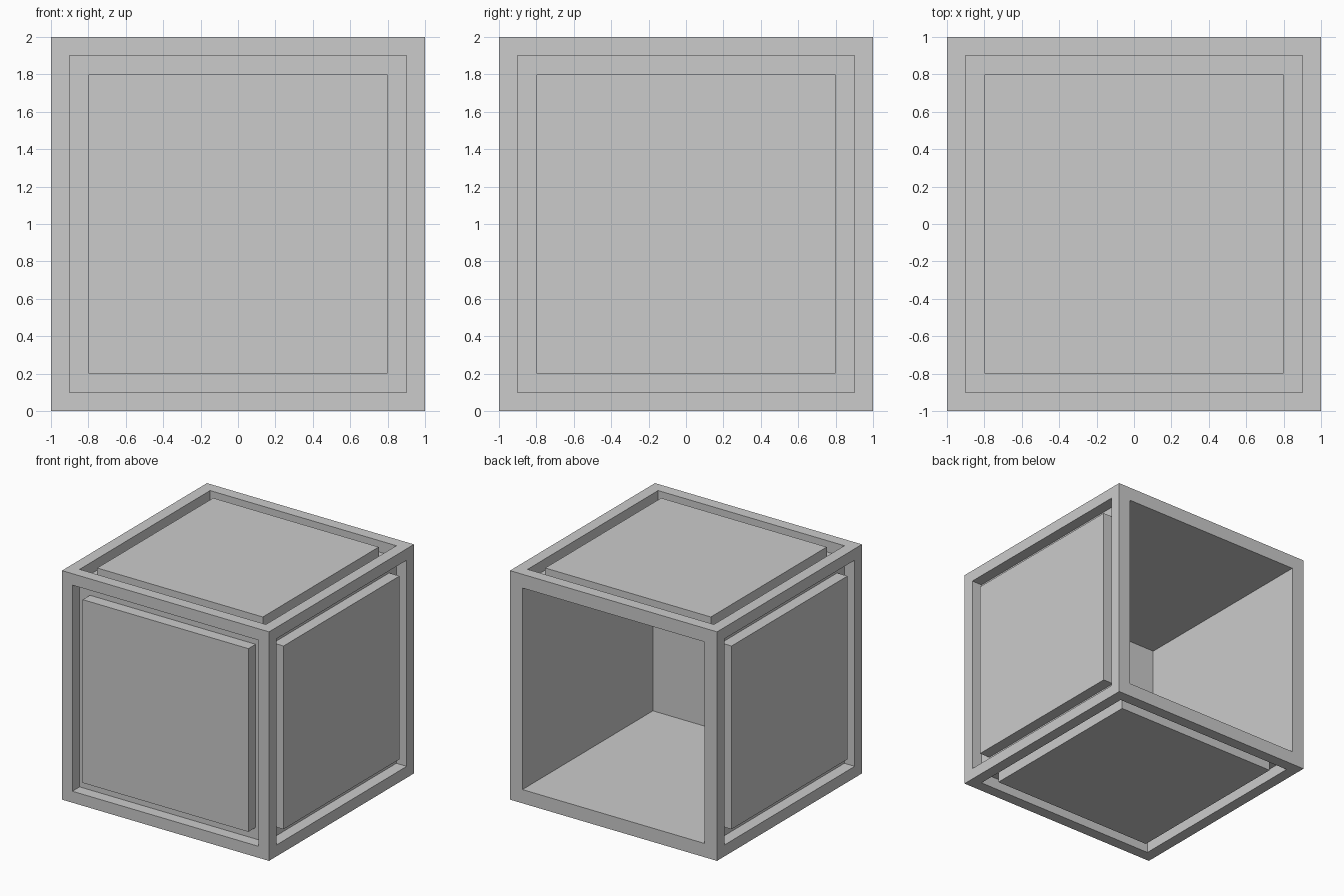
import bpy
import bmesh
from mathutils import Vector

HALF = 1.0      # half the cube's side
STEP = 0.1      # frame width, groove width and groove depth
RIM = 0.12      # frame width round the open back
DEPTH = 1.8     # depth of the cavity

start = bpy.data.objects.get("Cube")
if start:
    bpy.data.objects.remove(start, do_unlink=True)

grey = bpy.data.materials.new("plain grey")
grey.use_nodes = True
colour = (0.6, 0.6, 0.6, 1.0)
grey.diffuse_color = colour
grey.node_tree.nodes["Principled BSDF"].inputs["Base Color"].default_value = colour


def inset(bm, face, width):
    """Inset a face, keeping it as the inner face."""
    bmesh.ops.inset_region(bm, faces=[face], thickness=width, use_even_offset=True)


def push(bm, face, offset):
    """Extrude a face along an offset and return the new cap."""
    made = bmesh.ops.extrude_discrete_faces(bm, faces=[face])["faces"][0]
    bmesh.ops.translate(bm, verts=made.verts, vec=offset)
    return made


bm = bmesh.new()
bmesh.ops.create_cube(bm, size=2 * HALF)
bmesh.ops.translate(bm, verts=bm.verts, vec=(0, 0, HALF))
bm.normal_update()

for face in list(bm.faces):
    normal = Vector(face.normal)
    if normal.y > 0.5:
        # open back with a deep cavity
        inset(bm, face, RIM)
        push(bm, face, -normal * DEPTH)
    else:
        # square groove round a flush raised panel
        inset(bm, face, STEP)
        floor = push(bm, face, -normal * STEP)
        bm.normal_update()
        inset(bm, floor, STEP)
        push(bm, floor, normal * STEP)

mesh = bpy.data.meshes.new("panelled_box")
bm.to_mesh(mesh)
bm.free()
mesh.materials.append(grey)
box = bpy.data.objects.new("panelled_box", mesh)
bpy.context.collection.objects.link(box)
